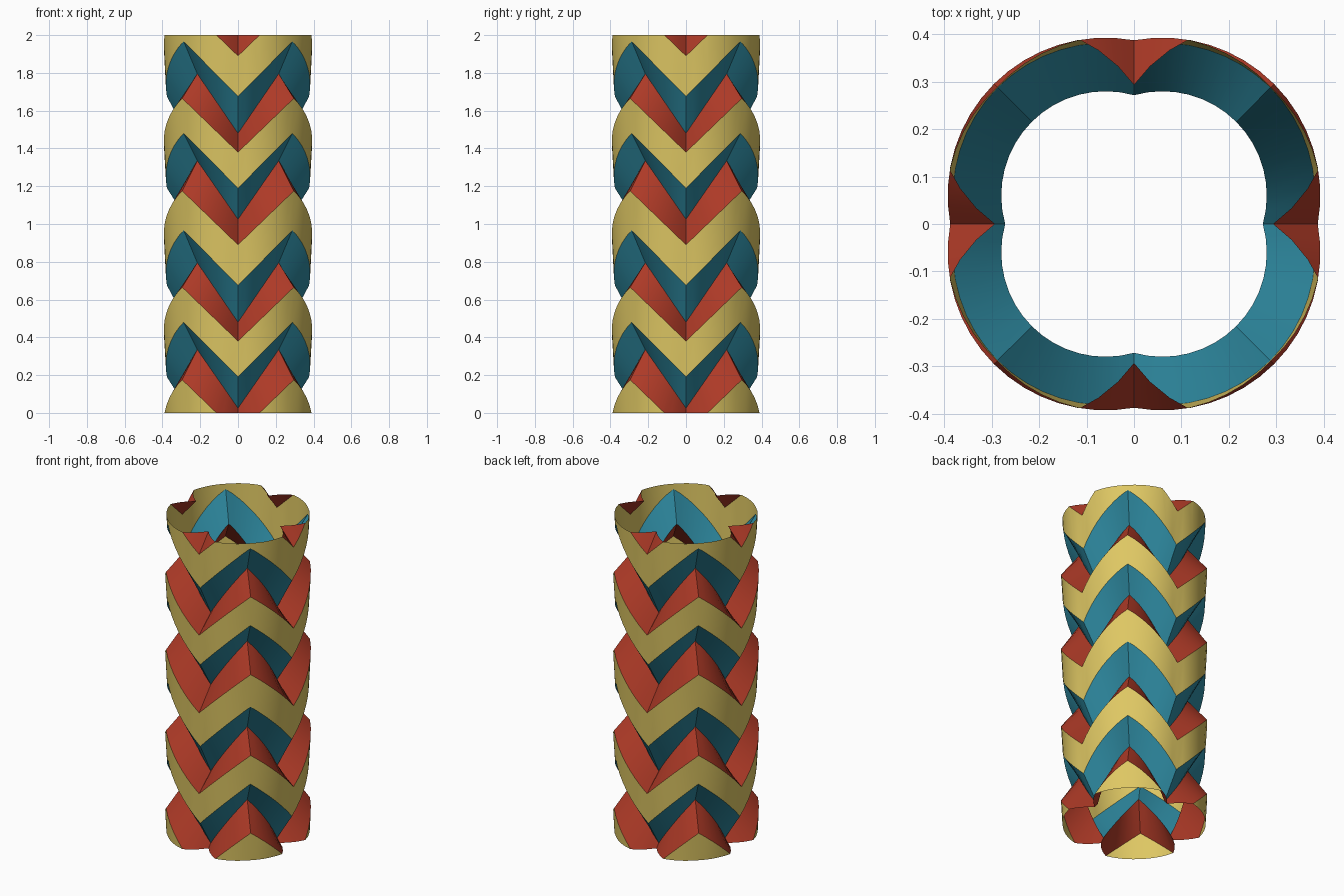
import bpy, bmesh, math

if "Cube" in bpy.data.objects:
    bpy.data.objects.remove(bpy.data.objects["Cube"])

C = 0.06      # offset of each corner arc's centre from the axes
SEG = 8       # steps between a valley (on an axis) and a peak (on a corner)


def material(name, rgb):
    m = bpy.data.materials.new(name)
    m.diffuse_color = (*rgb, 1)
    m.use_nodes = True
    m.node_tree.nodes["Principled BSDF"].inputs["Base Color"].default_value = m.diffuse_color
    return m


mats = [material("teal", (0.027, 0.25, 0.35)),
        material("straw yellow", (0.73, 0.57, 0.125)),
        material("brick red", (0.42, 0.042, 0.02))]

# One repeat of the fold: valley height, peak height, arc radius
repeat = [(0.025, 0.335, 0.22), (0.19, 0.48, 0.322), (0.38, 0.665, 0.333),
          (0.48, 0.795, 0.22), (0.675, 0.967, 0.322), (0.89, 1.175, 0.333)]


def ring(z_valley, z_peak, r):
    """Closed zigzag ring, four valleys on the axes and four peaks on corners."""
    start, end = -math.asin(C / r), math.pi / 4
    half = []
    xc = C + r * math.sin(end)
    for i in range(SEG + 1):
        a = start + (end - start) * i / SEG
        x, y = C + r * math.sin(a), C + r * math.cos(a)
        half.append((x, y, z_valley + (z_peak - z_valley) * x / xc))
    # mirror about the diagonal; drop the last point, shared with next quarter
    quarter = half + [(y, x, z) for x, y, z in half[-2:0:-1]]
    pts = []
    for q in range(4):
        for x, y, z in quarter:
            for _ in range(q):
                x, y = y, -x
            pts.append((x, y, z))
    return pts


# Stack the rings and skin them, one colour per band
bm = bmesh.new()
levels = [(a + k, b + k, r) for k in range(-1, 3) for a, b, r in repeat]
rings = [[bm.verts.new(p) for p in ring(*lv)] for lv in levels]
for j in range(len(rings) - 1):
    lo, hi = rings[j], rings[j + 1]
    n = len(lo)
    for i in range(n):
        f = bm.faces.new((lo[(i + 1) % n], lo[i], hi[i], hi[(i + 1) % n]))
        f.material_index = j % 3

# Trim flat at the bottom and top, leaving both ends open
for z, up in ((0, -1), (2, 1)):
    bmesh.ops.bisect_plane(bm, geom=bm.verts[:] + bm.edges[:] + bm.faces[:],
                           plane_co=(0, 0, z), plane_no=(0, 0, up), clear_outer=True)

mesh = bpy.data.meshes.new("folded_tube")
bm.to_mesh(mesh)
bm.free()
for m in mats:
    mesh.materials.append(m)
tube = bpy.data.objects.new("folded_tube", mesh)
bpy.context.collection.objects.link(tube)
bpy.context.view_layer.objects.active = tube
tube.select_set(True)
bpy.ops.object.shade_smooth_by_angle(angle=math.radians(25))
